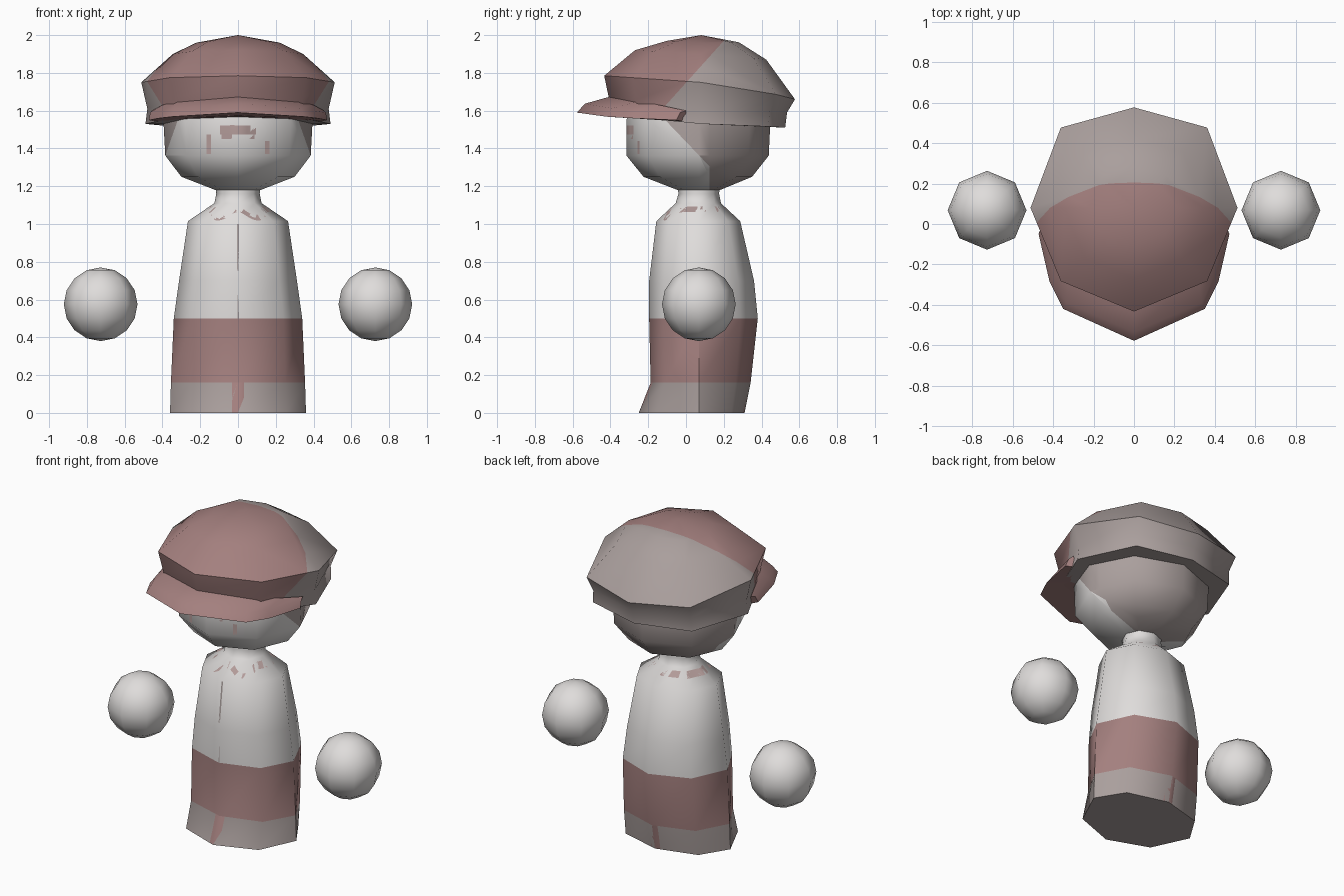
import bpy, bmesh, math
from mathutils import Vector
from mathutils.bvhtree import BVHTree

if "Cube" in bpy.data.objects:
    bpy.data.objects.remove(bpy.data.objects["Cube"])


def material(name, rgb):
    m = bpy.data.materials.new(name)
    m.diffuse_color = (*rgb, 1)
    m.use_nodes = True
    m.node_tree.nodes["Principled BSDF"].inputs["Base Color"].default_value = m.diffuse_color
    return m


WHITE = material("warm white", (0.74, 0.72, 0.71))
RED = material("dusty red", (0.37, 0.215, 0.21))
TAUPE = material("taupe", (0.40, 0.345, 0.335))
ROSE = material("light rose", (0.45, 0.33, 0.32))


def ring(hw, yf, zf, yb, zb, zs, yc=0.07, bulge=1.0):
    """Eight-sided ring with separate front, side and back extents and heights."""
    pts = []
    for k in range(8):
        a = k * math.pi / 4
        c = math.cos(a)                      # -1 is the back, +1 the front
        ye, ze = (yf, zf) if c > 0 else (yb, zb)
        t = abs(c) * (bulge if k in (3, 5) else 1)
        pts.append((hw * math.sin(a), yc + (ye - yc) * t, zs + (ze - zs) * abs(c)))
    return pts


def flat_ring(z, hw, yf, yb):
    return ring(hw, yf, z, yb, z, z)


def finish(name, bm, mats, rule=None, angle=55):
    bmesh.ops.recalc_face_normals(bm, faces=bm.faces)
    if rule:
        for f in bm.faces:
            f.material_index = rule(f.calc_center_median())
    me = bpy.data.meshes.new(name)
    bm.to_mesh(me)
    bm.free()
    for m in mats:
        me.materials.append(m)
    ob = bpy.data.objects.new(name, me)
    bpy.context.collection.objects.link(ob)
    bpy.ops.object.select_all(action='DESELECT')
    ob.select_set(True)
    bpy.context.view_layer.objects.active = ob
    bpy.ops.object.shade_smooth_by_angle(angle=math.radians(angle))
    return ob


def loft(rings, tip=None):
    """Skin closed rings, closing the ends (the last one with a fan if tip is given)."""
    bm = bmesh.new()
    vs = [[bm.verts.new(p) for p in r] for r in rings]
    n = len(rings[0])
    for a, b in zip(vs, vs[1:]):
        for i in range(n):
            j = (i + 1) % n
            bm.faces.new((a[i], a[j], b[j], b[i]))
    bm.faces.new(vs[0][::-1])
    if tip:
        t = bm.verts.new(tip)
        for i in range(n):
            bm.faces.new((vs[-1][i], vs[-1][(i + 1) % n], t))
    else:
        bm.faces.new(vs[-1])
    return bm


def cut(bm, co, no):
    bmesh.ops.bisect_plane(bm, geom=bm.verts[:] + bm.edges[:] + bm.faces[:],
                           plane_co=co, plane_no=no)


def plate(name, tree, rays, mat):
    """Thin painted detail: a grid of rays projected on to a surface."""
    bm = bmesh.new()
    grid = []
    for row in rays:
        vs = []
        for o, d in row:
            d = Vector(d)
            hit = tree.ray_cast(Vector(o), d)
            if hit[0] is None:
                bm.free()
                return
            n = hit[1] if hit[1].dot(Vector(o) - Vector((0, 0.07, o[2]))) >= 0 else -hit[1]
            if abs(o[1] - 0.07) < 1e-6:      # cast from the axis outwards
                n = hit[1] if hit[1].dot(d) > 0 else -hit[1]
            vs.append(bm.verts.new(hit[0] + n * 0.005))
        grid.append(vs)
    for a, b in zip(grid, grid[1:]):
        for i in range(len(a) - 1):
            bm.faces.new((a[i], a[i + 1], b[i + 1], b[i]))
    finish(name, bm, [mat])


def upright_rays(x0, x1, z0, z1, nx, nz, side=-1):
    return [[((x0 + (x1 - x0) * i / nx, side * 2, z0 + (z1 - z0) * j / nz), (0, -side, 0))
             for i in range(nx + 1)] for j in range(nz + 1)]


# Body: shoes, trousers, shirt and neck in one loft, coloured by height
body = loft([flat_ring(*r) for r in (
    (0, .36, -.25, .31), (.16, .355, -.187, .342), (.5, .34, -.195, .38),
    (.7, .312, -.195, .36), (1.015, .265, -.157, .287), (1.11, .125, -.055, .185),
    (1.16, .115, -.04, .175), (1.25, .125, -.05, .185))])
body_tree = BVHTree.FromBMesh(body)
finish("body", body, [WHITE, RED, TAUPE],
       lambda c: 2 if c.z < .16 else 1 if c.z < .5 else 0)

# Gap between the legs, shirt opening and wavy collar
for side, label in ((-1, "front"), (1, "back")):
    plate("leg_gap_" + label, body_tree,
          upright_rays(-.032, .032, .003, .16, 2, 2, side), RED)
plate("shirt_opening", body_tree, upright_rays(-.005, .005, .5, 1.0, 2, 4), TAUPE)
collar = []
for k in range(65):
    a = k * math.tau / 64 - math.pi          # zero is the front
    z = 1.078 - (.045 * math.sin(3 * a) ** 2 if abs(a) < math.pi / 3 else 0)
    d = (math.sin(a), -math.cos(a), 0)
    collar.append([((0, .07, z + h), d) for h in (-.015, .015)])
plate("collar", body_tree, collar, ROSE)

# Head: white face, taupe hair behind a slanted line
head = loft([flat_ring(*r) for r in (
    (1.18, .12, -.045, .18), (1.25, .30, -.225, .35), (1.362, .385, -.315, .438),
    (1.55, .395, -.315, .447), (1.68, .37, -.28, .41))])
head_tree = BVHTree.FromBMesh(head)
cut(head, (0, -.1, 1.54), (0, .23, .22))
cut(head, (0, .125, 1.25), (0, 1, 0))
finish("head", head, [WHITE, TAUPE],
       lambda c: int((c.z < 1.315 and c.y > .125) or
                     (c.z >= 1.315 and (c.y + .1) * .23 + (c.z - 1.54) * .22 > 0)
                     if c.y > -.1 or c.z < 1.5 else False))

# Eyes and fringe
for s, label in ((-1, "left"), (1, "right")):
    plate("eye_" + label, head_tree,
          upright_rays(s * .155 - .011, s * .155 + .011, 1.37, 1.475, 1, 3), ROSE)
plate("fringe", head_tree, upright_rays(-.095, .095, 1.475, 1.57, 4, 2), ROSE)
for s, label in ((-1, "left"), (1, "right")):
    plate("fringe_lock_" + label, head_tree,
          upright_rays(s * .06 - .027, s * .06 + .027, 1.45, 1.475, 1, 1), ROSE)

# Cap crown: red front, taupe back, split by a slanted plane
crown = loft([ring(*r, yc=.08, bulge=1.13) for r in (
    (.49, -.36, 1.572, .525, 1.51, 1.53), (.48, -.41, 1.675, .535, 1.59, 1.61),
    (.512, -.433, 1.785, .577, 1.66, 1.75), (.345, -.27, 1.92, .425, 1.87, 1.90),
    (.22, -.10, 1.97, .28, 1.962, 1.96))], tip=(0, .08, 2.0))
split = Vector((0, .40, -.36))
cut(crown, (0, .2, 1.97), split)
finish("cap_crown", crown, [RED, TAUPE],
       lambda c: int((c - Vector((0, .2, 1.97))).dot(split) > 0))

# Cap brim: four-point sections swept round the front, mirrored in x
half = [
    [(.455, .00, 1.60), (.465, -.03, 1.59), (.472, -.05, 1.55), (.42, .00, 1.54)],
    [(.40, -.14, 1.63), (.395, -.26, 1.60), (.418, -.285, 1.56), (.36, -.14, 1.55)],
    [(.32, -.25, 1.65), (.335, -.39, 1.612), (.35, -.42, 1.568), (.27, -.20, 1.56)]]
front = [(0, -.40, 1.675), (0, -.535, 1.637), (0, -.578, 1.59), (0, -.28, 1.57)]
mirrored = [[(-x, y, z) for x, y, z in sec] for sec in reversed(half)]
finish("cap_brim", loft(half + [front] + mirrored), [RED])

# Hands
for s, label in ((-1, "left"), (1, "right")):
    bm = bmesh.new()
    bmesh.ops.create_uvsphere(bm, u_segments=8, v_segments=8, radius=.195)
    bmesh.ops.translate(bm, verts=bm.verts, vec=(s * .727, .068, .575))
    finish("hand_" + label, bm, [WHITE])
